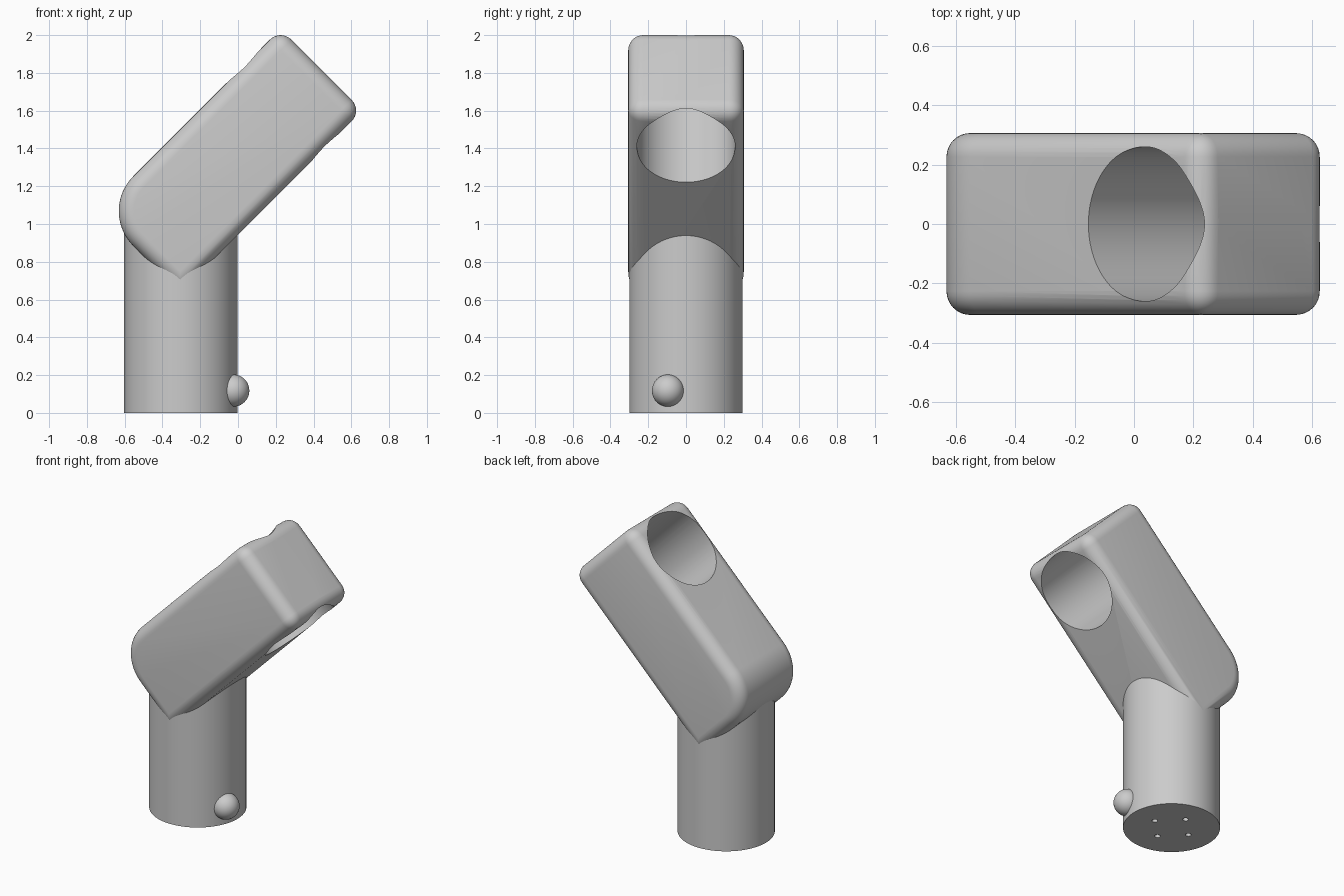
import bpy, bmesh, math
from mathutils import Matrix, Vector

if "Cube" in bpy.data.objects:
    bpy.data.objects.remove(bpy.data.objects["Cube"])

GREY = (0.6, 0.6, 0.6, 1.0)
mat = bpy.data.materials.new("plain grey")
mat.use_nodes = True
mat.diffuse_color = GREY
mat.node_tree.nodes["Principled BSDF"].inputs["Base Color"].default_value = GREY


def add_object(name, bm):
    mesh = bpy.data.meshes.new(name)
    bmesh.ops.recalc_face_normals(bm, faces=bm.faces)
    bm.to_mesh(mesh)
    bm.free()
    mesh.materials.append(mat)
    obj = bpy.data.objects.new(name, mesh)
    bpy.context.collection.objects.link(obj)
    return obj


def rod(name, centre, radius, length, axis="Z", sides=96):
    bm = bmesh.new()
    bmesh.ops.create_cone(bm, cap_ends=True, segments=sides,
                          radius1=radius, radius2=radius, depth=length)
    turn = Matrix.Rotation(math.pi / 2, 4, "Y") if axis == "X" else Matrix()
    bm.transform(Matrix.Translation(centre) @ turn)
    return add_object(name, bm)


def drill(target, cutters):
    for cutter in cutters:
        cutter.hide_render = True
        mod = target.modifiers.new("hole", "BOOLEAN")
        mod.operation = "DIFFERENCE"
        mod.solver = "EXACT"
        mod.object = cutter
    graph = bpy.context.evaluated_depsgraph_get()
    result = bpy.data.meshes.new_from_object(target.evaluated_get(graph))
    target.modifiers.clear()
    target.data = result
    for cutter in cutters:
        bpy.data.objects.remove(cutter)


def smooth(obj):
    bpy.ops.object.select_all(action="DESELECT")
    obj.select_set(True)
    bpy.context.view_layer.objects.active = obj
    bpy.ops.object.shade_smooth_by_angle(angle=math.radians(30))


# Tilted block, built straight: x runs along its length, z across it
START, END, LOW, HIGH, HALF = 0.233, 1.597, 0.666, 1.278, 0.306
EDGE, HEEL = 0.08, 0.26
bm = bmesh.new()
bmesh.ops.create_cube(bm, size=1)
bm.transform(Matrix.Translation(((START + END) / 2, 0, (LOW + HIGH) / 2))
             @ Matrix.Diagonal((END - START, 2 * HALF, HIGH - LOW, 1)))


def mid(edge):
    return (edge.verts[0].co + edge.verts[1].co) / 2


# Broad round on the heel, then small rounds on every edge but the inner toe
heel = [e for e in bm.edges if (mid(e) - Vector((START, 0, HIGH))).length < 0.01]
bmesh.ops.bevel(bm, geom=heel, offset=HEEL, segments=20, profile=0.5,
                affect="EDGES", clamp_overlap=False)
rims = [e for e in bm.edges
        if abs(abs(mid(e).y) - HALF) < 0.001
        or (abs(mid(e).x - END) < 0.001 and abs(mid(e).y) < 0.001)]
bmesh.ops.bevel(bm, geom=rims, offset=EDGE, segments=8, profile=0.5,
                affect="EDGES", clamp_overlap=False)
block = add_object("tilted_block", bm)

# Large cross bore and two pin holes in the end wall
BORE, MIDDLE = 1.321, (LOW + HIGH) / 2
cutters = [rod("bore_cutter", (BORE, 0, MIDDLE), 0.26, 2)]
for side in (-1, 1):
    cutters.append(rod("pin_cutter", (BORE + 0.25, 0, MIDDLE + side * 0.2),
                       0.03, 0.5, "X", 24))
drill(block, cutters)
block.data.transform(Matrix.Rotation(-math.pi / 4, 4, "Y"))
smooth(block)

# Upright post with four small holes in its foot
POST_X, POST_TOP = -0.303, 1.0
post = rod("post", (POST_X, 0, POST_TOP / 2), 0.3, POST_TOP)
cutters = []
for i in range(4):
    a = i * math.pi / 2
    cutters.append(rod("foot_cutter", (POST_X + 0.135 * math.cos(a),
                                       0.135 * math.sin(a), 0), 0.018, 0.2, sides=20))
drill(post, cutters)
smooth(post)

# Round button on the side of the post
bm = bmesh.new()
bmesh.ops.create_uvsphere(bm, u_segments=40, v_segments=24, radius=0.085)
bm.transform(Matrix.Translation((-0.025, -0.095, 0.118)))
smooth(add_object("button", bm))
